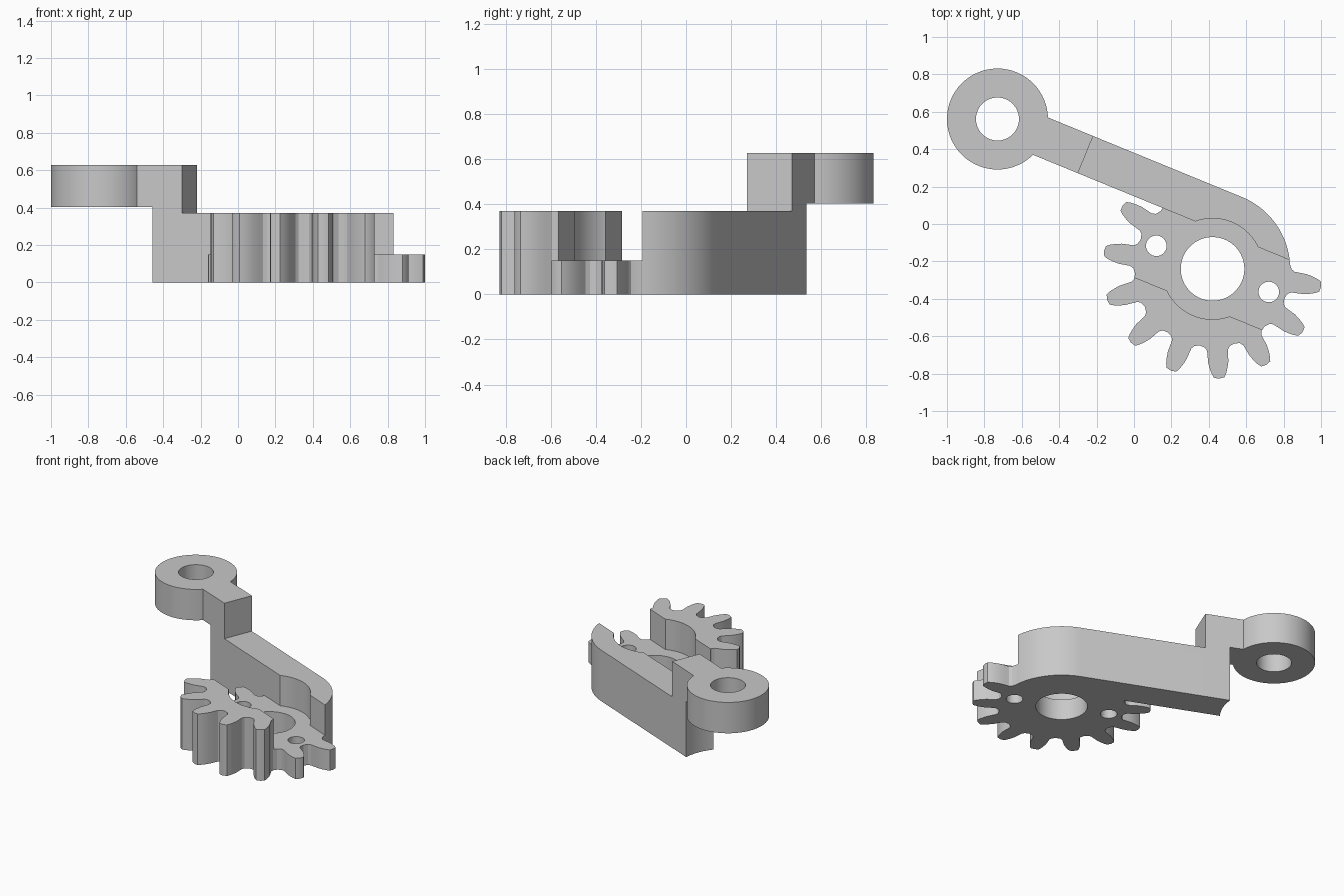
import bpy, bmesh, math
from math import sin, cos, pi, radians

if "Cube" in bpy.data.objects:
    bpy.data.objects.remove(bpy.data.objects["Cube"], do_unlink=True)

# Local frame: origin on the gear axis, x along the arm
TILT = radians(-22.3)
HUB = (0.42, -0.24, 0)
EYE = (-1.368, 0.305)
ROOT = 0.415
SLOT = 0.2

grey = bpy.data.materials.new("plain grey")
grey.use_nodes = True
grey.diffuse_color = (0.58, 0.58, 0.58, 1)
grey.node_tree.nodes["Principled BSDF"].inputs["Base Color"].default_value = (0.58, 0.58, 0.58, 1)


def prism(name, outline, z0, z1):
    """Extrude a closed outline between two heights."""
    bm = bmesh.new()
    face = bm.faces.new([bm.verts.new((x, y, z0)) for x, y in outline])
    top = bmesh.ops.extrude_face_region(bm, geom=[face])["geom"]
    bmesh.ops.translate(bm, vec=(0, 0, z1 - z0),
                        verts=[v for v in top if isinstance(v, bmesh.types.BMVert)])
    bmesh.ops.recalc_face_normals(bm, faces=bm.faces)
    mesh = bpy.data.meshes.new(name)
    bm.to_mesh(mesh)
    bm.free()
    mesh.materials.append(grey)
    obj = bpy.data.objects.new(name, mesh)
    obj.location = HUB
    obj.rotation_euler.z = TILT
    bpy.context.collection.objects.link(obj)
    return obj


def arc(r, a0, a1, n, centre=(0, 0)):
    return [(centre[0] + r * cos(a0 + (a1 - a0) * i / n),
             centre[1] + r * sin(a0 + (a1 - a0) * i / n)) for i in range(n + 1)]


def circle(r, centre=(0, 0), n=64):
    return arc(r, 0, 2 * pi, n, centre)[:-1]


def rect(x0, x1, y0, y1):
    return [(x0, y0), (x1, y0), (x1, y1), (x0, y1)]


def cut(obj, outline, z0, z1):
    """Subtract a prism from an object."""
    cutter = prism("cutter", outline, z0, z1)
    cutter.hide_render = True
    mod = obj.modifiers.new("cut", 'BOOLEAN')
    mod.operation = 'DIFFERENCE'
    mod.solver = 'EXACT'
    mod.object = cutter
    bpy.context.view_layer.objects.active = obj
    bpy.ops.object.modifier_apply(modifier=mod.name)
    bpy.data.objects.remove(cutter, do_unlink=True)


# Gear sector: ten of fourteen teeth, plain rim for the rest
PITCH = 2 * pi / 14
FIRST = radians(273.5) - TILT - 6 * PITCH
flank = [(0.418, 0.066), (0.436, 0.056), (0.465, 0.055), (0.5, 0.054),
         (0.53, 0.048), (0.56, 0.039), (0.582, 0.028)]
tooth = [(r, -w) for r, w in flank] + [(0.588, 0)] + [(r, w) for r, w in reversed(flank)]
rim = []
for k in range(10):
    a = FIRST + k * PITCH
    rim += [(r * cos(a) - w * sin(a), r * sin(a) + w * cos(a)) for r, w in tooth]
    if k < 9:
        mid = a + PITCH / 2
        rim.append((ROOT * cos(mid), ROOT * sin(mid)))
rim += arc(ROOT, FIRST + 9.5 * PITCH, FIRST + 13.5 * PITCH, 28)

gear = prism("gear_sector", rim, 0, 0.37)
cut(gear, rect(-1, 1, -SLOT, 1), 0.15, 0.5)
cut(gear, circle(0.27), 0.15, 0.5)
cut(gear, circle(0.17), -0.1, 0.5)
for side in (-1, 1):
    cut(gear, circle(0.055, (side * 0.325, 0), 32), -0.1, 0.5)

# Stepped arm: rounded over the gear, raised and scooped at the far end
end = math.asin(SLOT / ROOT)
arm = prism("arm", [(-1.17, SLOT)] + arc(ROOT, end, pi / 2, 24) + [(-1.17, ROOT)], 0, 0.627)
cut(arm, rect(-0.86, 1, 0, 1), 0.37, 1)
cut(arm, circle(0.27), 0.15, 0.5)
cut(arm, circle(0.355, EYE), -0.1, 0.403)

# Raised ring at the far end
ring = prism("end_ring", circle(0.27, EYE), 0.403, 0.627)
cut(ring, circle(0.115, EYE), 0, 1)

# Smooth the round walls, keep the edges crisp
bpy.ops.object.select_all(action='DESELECT')
for obj in (gear, arm, ring):
    obj.select_set(True)
bpy.context.view_layer.objects.active = gear
bpy.ops.object.shade_smooth_by_angle(angle=radians(25))
